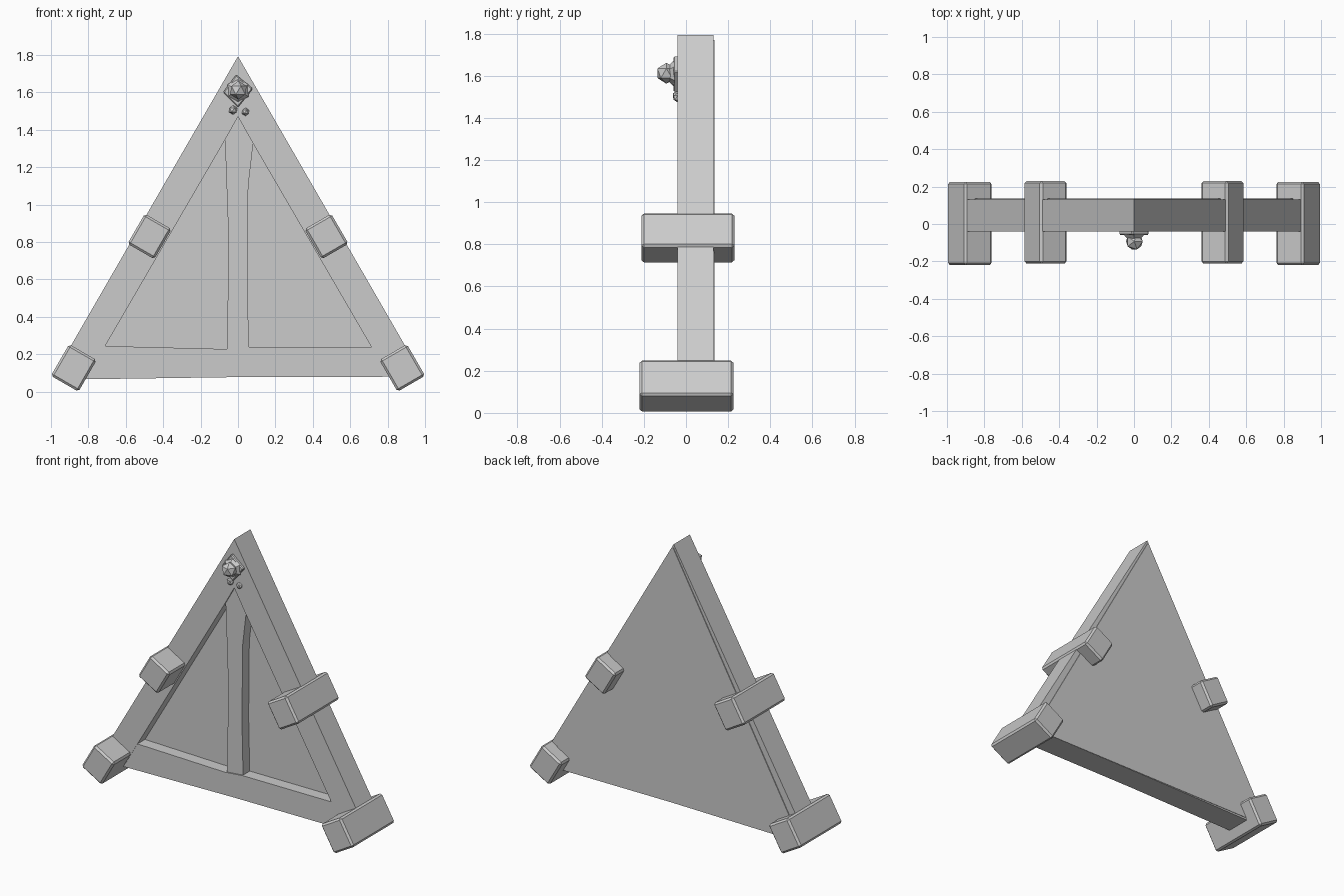
import bpy, bmesh, math
from mathutils import Matrix

cube = bpy.data.objects.get("Cube")
if cube:
    bpy.data.objects.remove(cube)

stone = bpy.data.materials.new("grey_stone")
stone.use_nodes = True
GREY = (0.6, 0.6, 0.6, 1)
stone.diffuse_color = GREY
stone.node_tree.nodes["Principled BSDF"].inputs["Base Color"].default_value = GREY


def finish(name, bm, bevel=0):
    bmesh.ops.recalc_face_normals(bm, faces=bm.faces)
    me = bpy.data.meshes.new(name)
    bm.to_mesh(me)
    bm.free()
    me.materials.append(stone)
    ob = bpy.data.objects.new(name, me)
    bpy.context.collection.objects.link(ob)
    if bevel:
        mod = ob.modifiers.new("worn_edges", "BEVEL")
        mod.width = bevel
        mod.segments = 1
    return ob


def slab(name, profile, front, back, side=1, bevel=0):
    """Extrude an x/z outline from front to back."""
    bm = bmesh.new()
    face = bm.faces.new([bm.verts.new((side * x, front, z)) for x, z in profile])
    ext = bmesh.ops.extrude_face_region(bm, geom=[face])
    for v in ext["geom"]:
        if isinstance(v, bmesh.types.BMVert):
            v.co.y = back
    return finish(name, bm, bevel)


def block(name, side, x, z, along, across, front, back):
    """Clamp block turned to the rafter slope, narrowing a little at the ends."""
    bm = bmesh.new()
    bmesh.ops.create_cube(bm, size=1)
    bmesh.ops.scale(bm, vec=(across, back - front, along), verts=bm.verts)
    bmesh.ops.rotate(bm, matrix=Matrix.Rotation(math.radians(-30 * side), 3, 'Y'), verts=bm.verts)
    bmesh.ops.translate(bm, vec=(side * x, (front + back) / 2, z), verts=bm.verts)
    return finish(name, bm, 0.012)


# Recessed wall, closing the whole back
slab("back_panel", [(-0.93, 0.08), (0.93, 0.08), (0, 1.77)], 0.04, 0.135)

# Sloping rafters and their clamp blocks
for side, label in ((1, "left"), (-1, "right")):
    slab(label + "_rafter",
         [(0, 1.793), (0.94, 0.165), (0.80, 0.09), (0.07, 1.345), (0, 1.47)],
         -0.04, 0.13, side)
    block(label + "_foot_block", side, 0.878, 0.127, 0.195, 0.17, -0.22, 0.225)
    block(label + "_middle_block", side, 0.473, 0.83, 0.185, 0.165, -0.212, 0.23)

# Bottom beam and centre post
slab("bottom_beam", [(-0.85, 0.066), (0, 0.078), (0.85, 0.08), (0.75, 0.24),
                     (0.06, 0.24), (-0.07, 0.228), (-0.75, 0.245)], -0.038, 0.132)
slab("centre_post", [(-0.06, 0.15), (0.06, 0.15), (0.05, 0.6), (0.055, 1.1),
                     (0.085, 1.36), (0, 1.48), (-0.07, 1.36), (-0.05, 0.8)], -0.03, 0.06)

# Boss at the peak: diamond plate, collar and faceted knob
slab("boss_plate", [(-0.08, 1.6), (-0.01, 1.695), (0.08, 1.62), (0.0, 1.52)], -0.06, -0.03, bevel=0.006)


def turned(name, sides, r_back, r_front, y_back, y_front, z):
    bm = bmesh.new()
    bmesh.ops.create_cone(bm, cap_ends=True, segments=sides, radius1=r_back,
                          radius2=r_front, depth=y_back - y_front)
    bmesh.ops.rotate(bm, matrix=Matrix.Rotation(math.radians(90), 3, 'X'), verts=bm.verts)
    bmesh.ops.translate(bm, vec=(0, (y_back + y_front) / 2, z), verts=bm.verts)
    finish(name, bm)


def nugget(name, x, y, z, r):
    bm = bmesh.new()
    bmesh.ops.create_icosphere(bm, subdivisions=1, radius=r)
    bmesh.ops.translate(bm, vec=(x, y, z), verts=bm.verts)
    finish(name, bm)


turned("boss_collar", 6, 0.065, 0.035, -0.055, -0.085, 1.61)
nugget("boss_knob", 0.002, -0.093, 1.612, 0.05)
nugget("small_stud_right", -0.026, -0.04, 1.506, 0.025)
nugget("small_stud_left", 0.04, -0.04, 1.496, 0.022)
